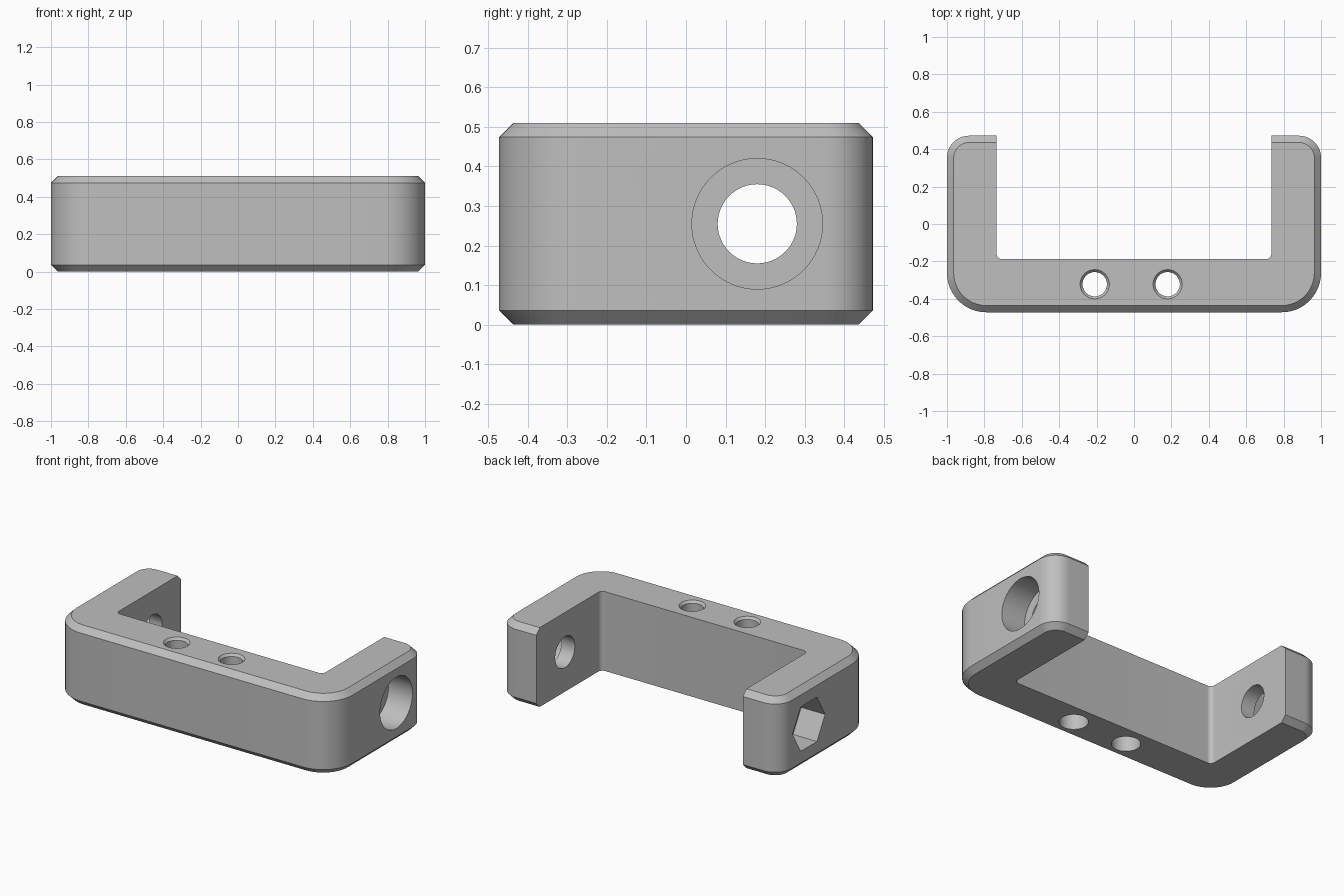
import bpy
import bmesh
from math import pi, cos, sin, radians
from mathutils import Matrix

if "Cube" in bpy.data.objects:
    bpy.data.objects.remove(bpy.data.objects["Cube"], do_unlink=True)

HALF_Y, HEIGHT, CHAMFER = 0.472, 0.51, 0.036
BORE_Y, BORE_Z = 0.18, HEIGHT / 2
POCKET = 0.17

grey = bpy.data.materials.new("satin grey")
grey.use_nodes = True
colour = (0.52, 0.52, 0.52, 1)
grey.diffuse_color = colour
grey.node_tree.nodes["Principled BSDF"].inputs["Base Color"].default_value = colour


def rounded_rect(x, y0, y1, front_r, back_r, steps=12):
    """Counter-clockwise outline, symmetric in x, from the front left corner."""
    corners = [(x, y0, front_r, 1, -1, -90), (x, y1, back_r, 1, 1, 0),
               (x, y1, back_r, -1, 1, 90), (x, y0, front_r, -1, -1, 180)]
    points = []
    for cx, cy, r, sx, sy, start in corners:
        for i in range(steps + 1):
            a = radians(start + 90 * i / steps)
            points.append((sx * (cx - r) + r * cos(a), cy - sy * r + r * sin(a)))
    return points


def make_object(name, bm):
    bmesh.ops.recalc_face_normals(bm, faces=bm.faces)
    mesh = bpy.data.meshes.new(name)
    bm.to_mesh(mesh)
    bm.free()
    mesh.materials.append(grey)
    obj = bpy.data.objects.new(name, mesh)
    bpy.context.collection.objects.link(obj)
    return obj


def loft(name, layers):
    """Join equal outlines given as (points, z) into a closed solid."""
    bm = bmesh.new()
    rings = [[bm.verts.new((x, y, z)) for x, y in pts] for pts, z in layers]
    n = len(rings[0])
    for low, high in zip(rings, rings[1:]):
        for i in range(n):
            j = (i + 1) % n
            bm.faces.new((low[i], low[j], high[j], high[i]))
    bm.faces.new(rings[0][::-1])
    bm.faces.new(rings[-1])
    return make_object(name, bm)


def rod(name, r1, r2, start, end, sides=64):
    """Cylinder, cone or prism running from start to end along x or z."""
    bm = bmesh.new()
    along_x = start[0] != end[0]
    length = abs(end[0] - start[0]) + abs(end[2] - start[2])
    middle = [(a + b) / 2 for a, b in zip(start, end)]
    turn = Matrix.Rotation(pi / 2, 4, 'Y') if along_x else Matrix()
    bmesh.ops.create_cone(bm, cap_ends=True, segments=sides, radius1=r1, radius2=r2,
                          depth=length, matrix=Matrix.Translation(middle) @ turn)
    return make_object(name, bm)


# Chamfered outer block
def outline(inset):
    return rounded_rect(1 - inset, -HALF_Y + inset, HALF_Y - inset,
                        0.21 - inset, 0.118 - inset)


bracket = loft("bracket", [(outline(CHAMFER), 0), (outline(0), CHAMFER),
                           (outline(0), HEIGHT - CHAMFER), (outline(CHAMFER), HEIGHT)])

# Open slot between the arms
slot = rounded_rect(0.735, -0.188, 1, 0.03, 0.03)
cutters = [loft("slot_cutter", [(slot, -0.1), (slot, HEIGHT + 0.1)])]

# Cross bore with a round recess on the left and a hexagonal one on the right
cutters += [
    rod("cross_bore", 0.1, 0.1, (-1.2, BORE_Y, BORE_Z), (1.2, BORE_Y, BORE_Z)),
    rod("bolt_head_recess", 0.165, 0.165, (1 - POCKET, BORE_Y, BORE_Z), (1.2, BORE_Y, BORE_Z)),
    rod("nut_recess", 0.165, 0.165, (-1.2, BORE_Y, BORE_Z), (POCKET - 1, BORE_Y, BORE_Z), 6),
]

# Vertical mounting holes: through bore, wider lower bore, chamfered top rim
for x in (-0.21, 0.18):
    y = -0.322
    cutters += [
        rod("mount_bore", 0.065, 0.065, (x, y, -0.1), (x, y, HEIGHT + 0.1)),
        rod("mount_lower_bore", 0.084, 0.084, (x, y, -0.1), (x, y, 0.3)),
        rod("mount_rim", 0.065, 0.091, (x, y, HEIGHT - 0.015), (x, y, HEIGHT + 0.015)),
    ]

bpy.context.view_layer.objects.active = bracket
for cutter in cutters:
    cutter.hide_render = True
    cut = bracket.modifiers.new(cutter.name, 'BOOLEAN')
    cut.operation = 'DIFFERENCE'
    cut.solver = 'EXACT'
    cut.object = cutter
    bpy.ops.object.modifier_apply(modifier=cut.name)
    bpy.data.objects.remove(cutter, do_unlink=True)

# Smooth the curves, keep the edges crisp
for obj in bpy.context.selected_objects:
    obj.select_set(False)
bracket.select_set(True)
bpy.ops.object.shade_smooth_by_angle(angle=radians(25))
